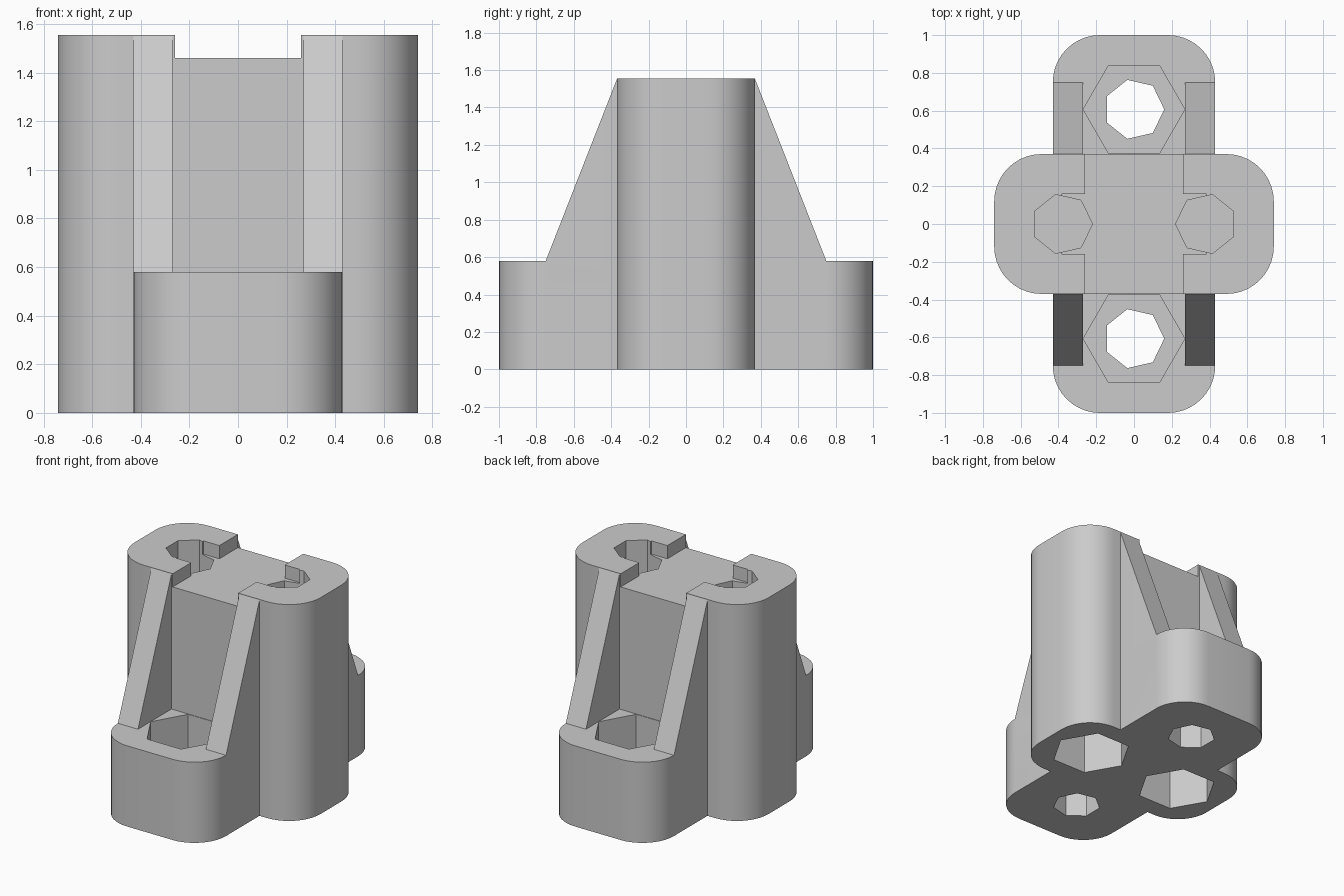
import bpy
import bmesh
from math import radians, pi, cos, sin

if "Cube" in bpy.data.objects:
    bpy.data.objects.remove(bpy.data.objects["Cube"], do_unlink=True)

grey = bpy.data.materials.new("plain_grey")
grey.use_nodes = True
grey.diffuse_color = (0.6, 0.6, 0.6, 1)
grey.node_tree.nodes["Principled BSDF"].inputs["Base Color"].default_value = (0.6, 0.6, 0.6, 1)


def prism(name, points, offset):
    """Extrude a closed 3D outline along an offset vector."""
    bm = bmesh.new()
    face = bm.faces.new([bm.verts.new(p) for p in points])
    top = bmesh.ops.extrude_face_region(bm, geom=[face])
    bmesh.ops.translate(bm, vec=offset,
                        verts=[v for v in top["geom"] if isinstance(v, bmesh.types.BMVert)])
    bmesh.ops.recalc_face_normals(bm, faces=bm.faces)
    mesh = bpy.data.meshes.new(name)
    bm.to_mesh(mesh)
    bm.free()
    mesh.materials.append(grey)
    obj = bpy.data.objects.new(name, mesh)
    bpy.context.collection.objects.link(obj)
    return obj


def rounded_block(name, hx, hy, height, r=0.25, steps=10):
    outline = []
    for i, (sx, sy) in enumerate([(1, 1), (-1, 1), (-1, -1), (1, -1)]):
        for k in range(steps + 1):
            a = (i + k / steps) * pi / 2
            outline.append((sx * (hx - r) + r * cos(a), sy * (hy - r) + r * sin(a), 0))
    return prism(name, outline, (0, 0, height))


def polygon_hole(name, sides, radius, x, y, z0, z1, turn=0):
    ring = [(x + radius * cos(turn + 2 * pi * k / sides),
             y + radius * sin(turn + 2 * pi * k / sides), z0) for k in range(sides)]
    return prism(name, ring, (0, 0, z1 - z0))


def box(name, hx, hy, z0, z1):
    return prism(name, [(-hx, -hy, z0), (hx, -hy, z0), (hx, hy, z0), (-hx, hy, z0)],
                 (0, 0, z1 - z0))


def combine(target, tool, operation):
    tool.hide_render = True
    mod = target.modifiers.new(tool.name, "BOOLEAN")
    mod.operation = operation
    mod.solver = "EXACT"
    mod.object = tool
    bpy.context.view_layer.objects.active = target
    bpy.ops.object.modifier_apply(modifier=mod.name)
    bpy.data.objects.remove(tool, do_unlink=True)


# Tall tower crossed by a low base
body = rounded_block("mount_body", 0.74, 0.37, 1.555)
combine(body, rounded_block("base", 0.43, 1.0, 0.58), "UNION")

# Sloping ribs bracing the tower, front and back
for s in (-1, 1):
    for x in (-0.43, 0.27):
        profile = [(0.3, 0.54), (0.74, 0.54), (0.75, 0.58), (0.37, 1.55), (0.3, 1.55)]
        rib = prism("rib", [(x, s * y, z) for y, z in profile], (0.16, 0, 0))
        combine(body, rib, "UNION")

# Slot across the top, with a channel leading into the rod holes
combine(body, box("top_slot", 0.26, 0.6, 1.46, 1.7), "DIFFERENCE")
combine(body, box("top_channel", 0.385, 0.16, 1.46, 1.7), "DIFFERENCE")

for s in (-1, 1):
    # Base: screw hole below a hexagonal nut pocket
    combine(body, polygon_hole("screw_hole", 7, 0.16, 0, s * 0.607, -0.1, 0.7), "DIFFERENCE")
    combine(body, polygon_hole("nut_pocket", 6, 0.269, 0, s * 0.607, 0.2, 0.7), "DIFFERENCE")
    # Tower: blind rod hole above, hexagonal pocket below
    turn = pi if s > 0 else 0
    combine(body, polygon_hole("rod_hole", 7, 0.16, s * 0.38, 0, 0.6, 1.7, turn), "DIFFERENCE")
    combine(body, polygon_hole("lower_pocket", 6, 0.269, s * 0.38, 0, -0.1, 0.4), "DIFFERENCE")

# Smooth rounded corners, sharp edges elsewhere
bpy.ops.object.select_all(action="DESELECT")
body.select_set(True)
bpy.context.view_layer.objects.active = body
bpy.ops.object.shade_smooth_by_angle(angle=radians(20))
